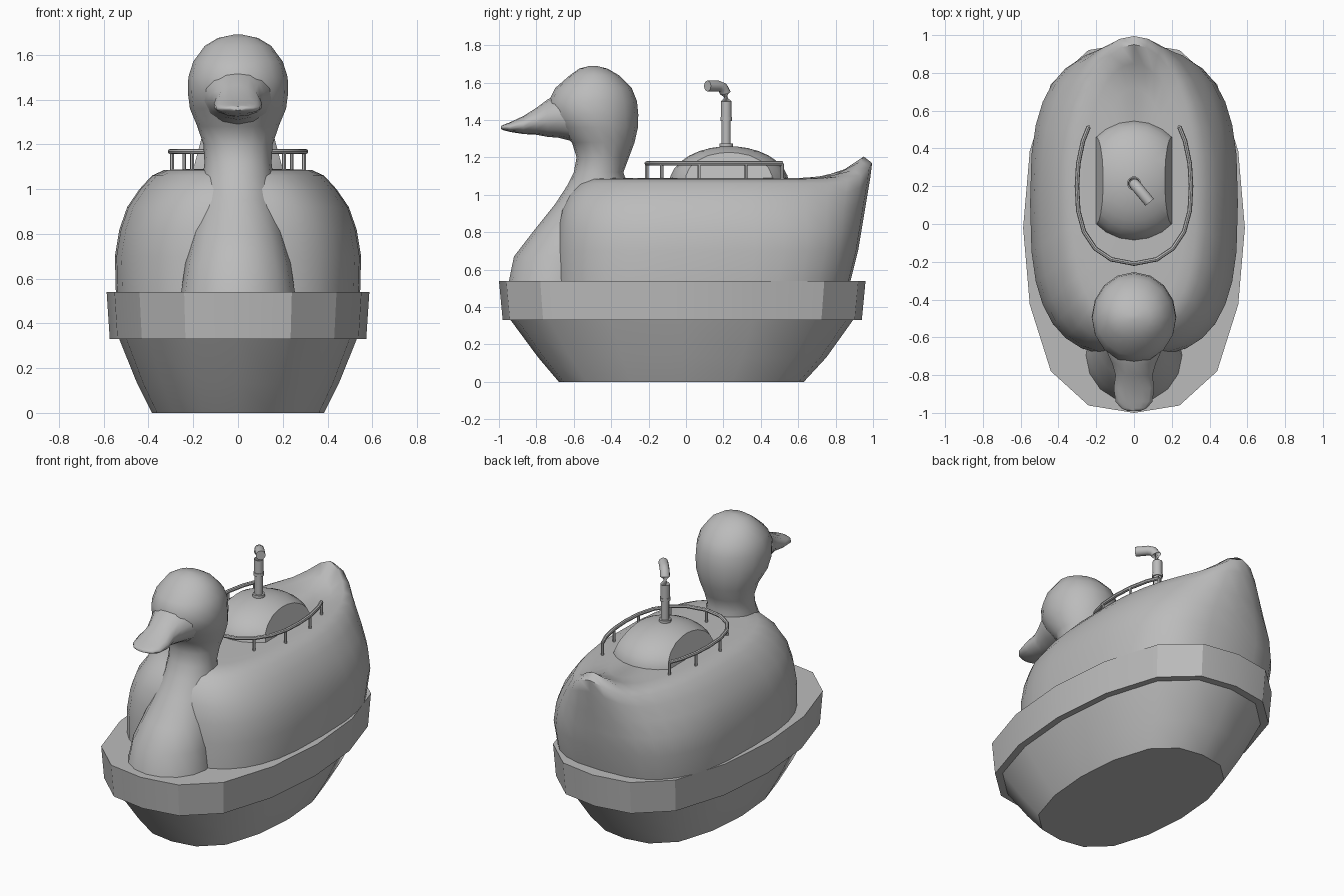
import bpy, bmesh, math
from mathutils import Vector

cube = bpy.data.objects.get("Cube")
if cube:
    bpy.data.objects.remove(cube)

grey = bpy.data.materials.new("plain grey")
grey.use_nodes = True
COLOUR = (0.5, 0.5, 0.5, 1)
grey.diffuse_color = COLOUR
grey.node_tree.nodes["Principled BSDF"].inputs["Base Color"].default_value = COLOUR


def finish(bm, name, angle=40):
    """Turn a bmesh into a smooth-shaded object."""
    bmesh.ops.recalc_face_normals(bm, faces=bm.faces)
    mesh = bpy.data.meshes.new(name)
    bm.to_mesh(mesh)
    bm.free()
    mesh.materials.append(grey)
    obj = bpy.data.objects.new(name, mesh)
    bpy.context.collection.objects.link(obj)
    bpy.ops.object.select_all(action='DESELECT')
    obj.select_set(True)
    bpy.context.view_layer.objects.active = obj
    bpy.ops.object.shade_smooth_by_angle(angle=math.radians(angle))
    return obj


def loft(rings):
    """Skin a stack of closed rings and cap both ends."""
    bm = bmesh.new()
    loops = [[bm.verts.new(p) for p in ring] for ring in rings]
    n = len(loops[0])
    for a, b in zip(loops, loops[1:]):
        for i in range(n):
            j = (i + 1) % n
            bm.faces.new((a[i], a[j], b[j], b[i]))
    bm.faces.new(loops[0])
    bm.faces.new(loops[-1])
    return bm


def spow(v, e):
    return math.copysign(abs(v) ** e, v)


def oval(z, front, back, width, n=16, e_front=1.0, e_back=1.0, lift=0.0):
    """Horizontal ring between two y limits; lift raises its rear tip."""
    pts = []
    for i in range(n):
        t = 2 * math.pi * i / n
        s, c = math.sin(t), math.cos(t)
        e = e_back if c > 0 else e_front
        y = (front + back) / 2 + (back - front) / 2 * spow(c, e)
        pts.append((width * spow(s, e), y, z + lift * max(c, 0) ** 12))
    return pts


def plan(z, front, back, width):
    """Sixteen-sided boat outline."""
    q = [(0, 1), (.41, .96), (.75, .775), (.94, .415), (1, 0)]
    half = q + [(x, -y) for x, y in q[-2::-1]]
    outline = half + [(-x, y) for x, y in half[-2:0:-1]]
    mid, r = (front + back) / 2, (back - front) / 2
    return [(x * width, mid + y * r, z) for x, y in outline]


def tube(name, points, radius, sides=8):
    """Round bar swept along a polyline."""
    pts = [Vector(p) for p in points]
    rings = []
    for i, p in enumerate(pts):
        d = (pts[min(i + 1, len(pts) - 1)] - pts[max(i - 1, 0)]).normalized()
        u = d.orthogonal() if abs(d.z) > .99 else d.cross(Vector((0, 0, 1)))
        u.normalize()
        v = d.cross(u)
        rings.append([p + radius * (u * math.cos(a) + v * math.sin(a))
                      for a in (2 * math.pi * k / sides for k in range(sides))])
    return finish(loft(rings), name)


# Hull and rubbing belt
finish(loft([plan(0, -.68, .63, .385), plan(.13, -.79, .75, .45),
             plan(.34, -.945, .9, .535)]), "hull", 30)
finish(loft([plan(.33, -.98, .94, .573), plan(.54, -1, .96, .587)]), "belt", 30)

# Plump body with raised tail
body = [(.5, -.70, .87, .545, .7, 0), (.7, -.70, .92, .55, .7, 0),
        (.82, -.69, .94, .53, .75, 0), (.92, -.67, .96, .495, .85, .02),
        (1.0, -.63, .985, .44, .95, .09), (1.06, -.57, .995, .385, 1, .11),
        (1.085, -.52, .95, .33, 1, .12), (1.088, -.45, .85, .27, 1, .05),
        (1.09, -.38, .72, .2, 1, 0), (1.09, -.1, .3, .06, 1, 0)]
finish(loft([oval(z, f, b, w, 32, .7, e, l) for z, f, b, w, e, l in body]), "body", 60)

# Breast, neck and head in one sweep
neck = [(.5, -.955, -.45, .26), (.67, -.92, -.42, .235), (.8, -.82, -.38, .205),
        (.95, -.70, -.3, .175), (1.05, -.635, -.31, .158), (1.12, -.6, -.335, .15),
        (1.2, -.585, -.305, .155), (1.28, -.61, -.275, .182), (1.36, -.69, -.257, .215),
        (1.43, -.73, -.255, .224), (1.5, -.735, -.262, .222), (1.57, -.70, -.29, .2),
        (1.64, -.62, -.36, .148), (1.675, -.57, -.42, .09), (1.69, -.51, -.48, .02)]
finish(loft([oval(*r) for r in neck]), "neck_and_head", 60)

# Beak: upright sections running forward
beak = [(-.58, .17, 1.42, .14), (-.68, .145, 1.42, .115), (-.74, .118, 1.41, .1),
        (-.8, .1, 1.393, .072), (-.87, .11, 1.373, .048), (-.94, .1, 1.362, .026),
        (-.975, .07, 1.36, .015), (-.99, .035, 1.36, .008)]
finish(loft([[(w * math.sin(a), y, z + h * math.cos(a))
              for a in (math.pi * k / 7 for k in range(14))]
             for y, w, z, h in beak]), "beak", 60)

# Cabin dome, sliced by a leaning wall on each side
dome = [oval(1.06 + .2 * math.sin(a), .23 - .32 * math.cos(a), .23 + .32 * math.cos(a),
             .3 * math.cos(a), 24)
        for a in (math.radians(d) for d in (0, 12, 24, 36, 48, 60, 72, 82, 88))]
bm = loft(dome)
for side in (1, -1):
    cut = bmesh.ops.bisect_plane(bm, geom=bm.verts[:] + bm.edges[:] + bm.faces[:],
                                 plane_co=(side * .2, 0, 1.09),
                                 plane_no=(side * .965, 0, .26), clear_outer=True)
    rim = [g for g in cut["geom_cut"] if isinstance(g, bmesh.types.BMEdge)]
    bmesh.ops.holes_fill(bm, edges=rim, sides=0)
finish(bm, "cabin_dome", 35)

# Horseshoe rail and its posts
half = [(.24, .515), (.27, .44), (.295, .32), (.302, .2), (.295, .07), (.265, -.04),
        (.205, -.13), (.12, -.187), (0, -.21)]
path = half + [(-x, y) for x, y in half[-2::-1]]
tube("rail", [(x, y, 1.168) for x, y in path], .012)
for i, (x, y) in enumerate(path):
    if i % 2 == 0:
        tube("rail_post", [(x, y, 1.05), (x, y, 1.168)], .009, 6)

# Smoke pipe with collars and a bent top
PY = .215
tube("pipe_stem", [(0, PY, 1.24), (0, PY, 1.42)], .025, 12)
for z0, z1, r in ((1.25, 1.275, .037), (1.395, 1.415, .032)):
    tube("pipe_collar", [(0, PY, z0), (0, PY, z1)], r, 12)
reach = [(0, 1.41), (0, 1.5), (.006, 1.545), (.025, 1.573), (.055, 1.582), (.13, 1.582)]
tube("pipe_bend", [(d * .64, PY - d * .77, z) for d, z in reach], .029, 12)
